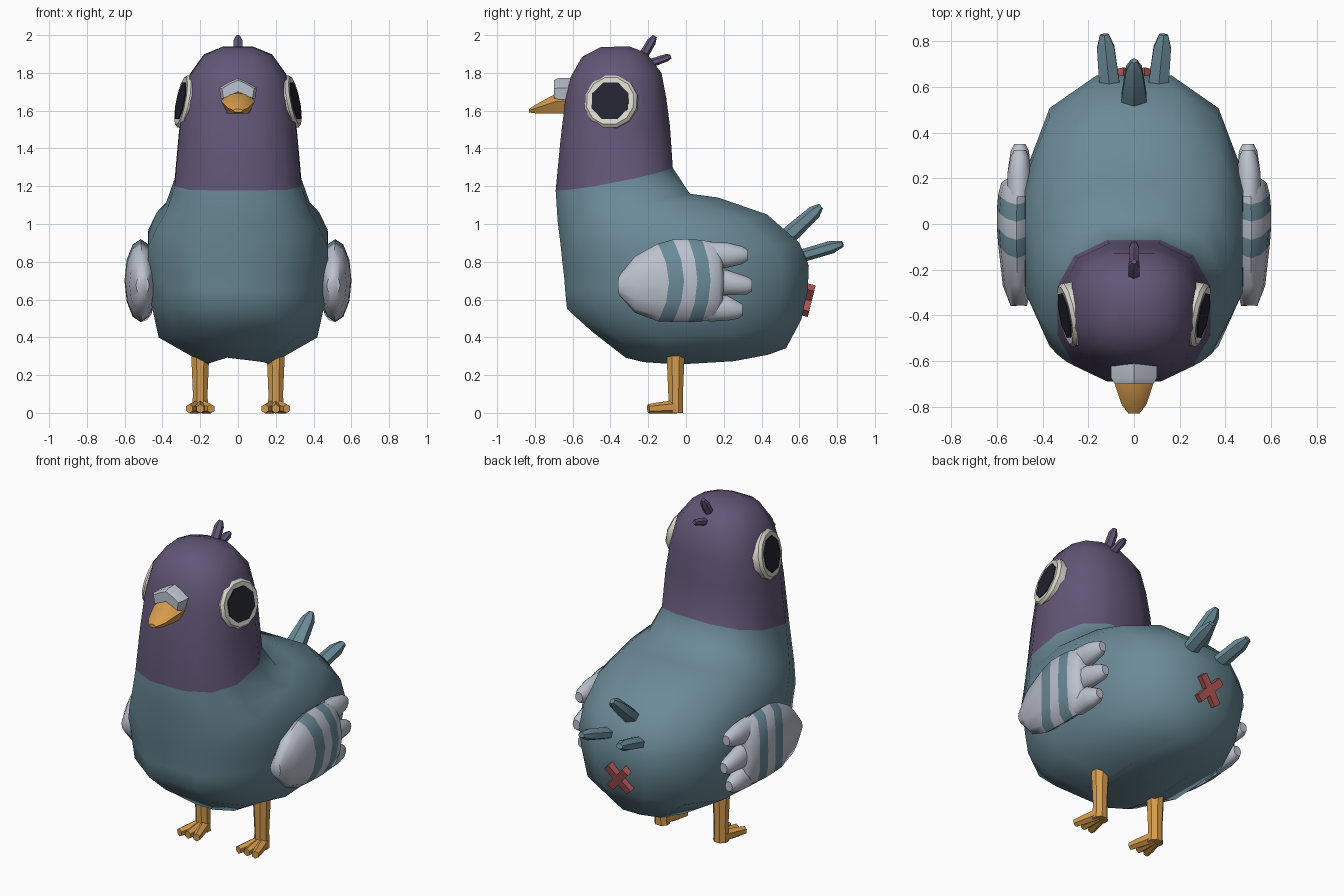
import bpy, bmesh, math
from mathutils import Vector

if "Cube" in bpy.data.objects:
    bpy.data.objects.remove(bpy.data.objects["Cube"])


def material(name, r, g, b):
    m = bpy.data.materials.new(name)
    lin = [(c / 255 / 12.92) if c < 10 else ((c / 255 + 0.055) / 1.055) ** 2.4 for c in (r, g, b)]
    m.diffuse_color = (*lin, 1)
    m.use_nodes = True
    m.node_tree.nodes["Principled BSDF"].inputs["Base Color"].default_value = m.diffuse_color
    return m


BLUE = material("slate blue", 106, 138, 151)
PURPLE = material("dusky purple", 98, 86, 118)
PALE = material("pale grey", 188, 193, 205)
CREAM = material("cream", 216, 214, 203)
DARK = material("dark pupil", 35, 35, 49)
ORANGE = material("orange", 214, 156, 78)
RED = material("red", 176, 86, 86)


def loft(name, rings, mats, bands=None, angle=40):
    """Skin a list of rings; bands gives a material index for each gap."""
    bm = bmesh.new()
    vs = [[bm.verts.new(p) for p in ring] for ring in rings]
    n = len(rings[0])
    for k in range(len(rings) - 1):
        for i in range(n):
            j = (i + 1) % n
            f = bm.faces.new((vs[k][i], vs[k][j], vs[k + 1][j], vs[k + 1][i]))
            f.material_index = bands[k] if bands else 0
    bm.faces.new(vs[0][::-1]).material_index = bands[0] if bands else 0
    bm.faces.new(vs[-1]).material_index = bands[-1] if bands else 0
    bmesh.ops.recalc_face_normals(bm, faces=bm.faces)
    me = bpy.data.meshes.new(name)
    bm.to_mesh(me)
    bm.free()
    for m in mats:
        me.materials.append(m)
    ob = bpy.data.objects.new(name, me)
    bpy.context.collection.objects.link(ob)
    bpy.ops.object.select_all(action='DESELECT')
    ob.select_set(True)
    bpy.context.view_layer.objects.active = ob
    bpy.ops.object.shade_smooth_by_angle(angle=math.radians(angle))
    return ob


def disc(centre, u, v, ru, rv, n, turn=0.5):
    """Ring of n points spanned by the directions u and v."""
    a = [2 * math.pi * (i + turn) / n for i in range(n)]
    return [centre + u * ru * math.cos(t) + v * rv * math.sin(t) for t in a]


def tube(name, start, end, profile, mat, n=6, side=(1, 0, 0)):
    """Tapered tube; profile rows are (fraction, half width, half thickness)."""
    start, end = Vector(start), Vector(end)
    d = (end - start).normalized()
    v = d.cross(Vector(side)).normalized()
    u = v.cross(d).normalized()
    return loft(name, [disc(start.lerp(end, t), u, v, w, h, n) for t, w, h in profile], [mat])


# Body and head: tilted rounded rings (front y, front z, back y, back z, half width, sag)
def body_ring(fy, fz, by, bz, w, sag=0.0):
    pts = []
    for i in range(12):
        a = math.radians(15 + 30 * i)
        c, s = [math.copysign(abs(q) ** 0.8, q) / 0.9726 for q in (math.cos(a), math.sin(a))]
        pts.append(Vector((w * s, (fy + by) / 2 + c * (by - fy) / 2,
                           (fz + bz) / 2 + c * (bz - fz) / 2 + sag * s * s)))
    return pts


lower = [(-.32, .30, .53, .35, .17, -.06), (-.50, .44, .61, .50, .42, -.06),
         (-.63, .55, .645, .65, .46), (-.64, .65, .65, .78, .475), (-.645, .72, .60, .90, .478),
         (-.655, .80, .43, 1.05, .475), (-.665, .90, .17, 1.14, .43), (-.68, 1.02, .02, 1.16, .38)]
upper = [(-.69, 1.18, -.07, 1.30, .335, -.02), (-.665, 1.44, -.085, 1.52, .312),
         (-.64, 1.65, -.105, 1.67, .288), (-.61, 1.78, -.13, 1.80, .255),
         (-.55, 1.885, -.21, 1.905, .18), (-.45, 1.937, -.30, 1.94, .08)]
rings = [body_ring(*r) for r in lower + upper]
loft("body_and_head", rings, [BLUE, PURPLE], [0] * len(lower) + [1] * (len(upper) - 1), 65)

# Beak and the pale cap above it
beak = [(-.60, .09, 1.585, 1.70), (-.69, .088, 1.585, 1.69), (-.79, .055, 1.585, 1.635), (-.83, .025, 1.59, 1.61)]
loft("beak", [[Vector((x * w, y, lo + (hi - lo) * h)) for x, h in
               ((-.65, 0), (.65, 0), (1, .6), (.5, 1), (-.5, 1), (-1, .6))]
              for y, w, lo, hi in beak], [ORANGE])
cap = ((-.10, 1.72), (-.05, 1.75), (0, 1.772), (.05, 1.75), (.10, 1.72), (.09, 1.66), (0, 1.70), (-.09, 1.66))
loft("beak_cap", [[Vector((x * s, y, 1.70 + (z - 1.70) * s)) for x, z in cap]
                  for y, s in ((-.58, 1), (-.675, 1), (-.70, .85))], [PALE])


# Wing feathers and striped wing: oval cross-sections along y
def wing_ring(s, y, bulge, zc, hh, xc, rx):
    pts = []
    for i in range(12):
        a = 2 * math.pi * i / 12
        v = math.sin(a)
        pts.append(Vector((s * (xc + rx * math.cos(a)), y + bulge * (1 - v * v), zc + hh * v)))
    return pts


WING = [(-.355, -.005, .675, .05, .505, .035), (-.27, 0, .68, .15, .51, .065),
        (-.15, .06, .69, .205, .513, .082), (-.07, .06, .70, .218, .515, .086),
        (.01, .05, .70, .22, .515, .086), (.085, .045, .70, .215, .513, .082),
        (.15, .03, .695, .205, .51, .072), (.18, .02, .695, .19, .505, .05)]
for s, side in ((1, "right"), (-1, "left")):
    loft(side + "_wing", [wing_ring(s, *r) for r in WING], [PALE, BLUE], [0, 0, 1, 0, 1, 0, 0], 50)
    for k, (z0, z1, tip) in enumerate(((.835, .835, .325), (.69, .675, .35), (.555, .545, .30))):
        loft(f"{side}_wing_feather_{k + 1}",
             [wing_ring(s, .12, 0, z0, .072, .505, .05), wing_ring(s, .22, 0, z0, .066, .503, .052),
              wing_ring(s, tip - .03, 0, z1, .048, .50, .04), wing_ring(s, tip, 0, z1, .03, .50, .025)],
             [PALE], angle=50)

    # Eye: cream rim with a dark pupil plate
    n = Vector((s, -.2, .2)).normalized()
    u = n.cross(Vector((0, 0, 1))).normalized()
    v = u.cross(n)
    c = Vector((s * .295, -.40, 1.65))
    loft(side + "_eye", [disc(c + n * d, u, v, r, r, 12)
                         for d, r in ((-.07, .142), (-.008, .145), (.008, .13), (.006, .10))], [CREAM])
    loft(side + "_pupil", [disc(c + n * d, u, v, .106, .106, 8) for d in (.004, .0115)], [DARK])

    # Leg and three-toed foot
    x = s * .2
    tube(side + "_leg", (x, -.055, .40), (x, -.055, .0),
         [(0, .054, .054), (.2, .052, .052), (.75, .042, .042), (1, .046, .042)], ORANGE, 8)
    for k, dx in enumerate((-.058, 0, .058)):
        tube(f"{side}_toe_{k + 1}", (x + dx * .2, -.05, .032), (x + dx, -.20, .022),
             [(0, .032, .036), (.65, .027, .03), (1, .022, .024)], ORANGE)

    # Outer tail feather
    tube(side + "_tail_feather", (s * .10, .54, .81), (s * .13, .83, .895),
         [(0, .055, .034), (.8, .044, .034), (1, .022, .016)], BLUE)

# Middle tail feather and head tuft
tube("middle_tail_feather", (0, .49, .89), (0, .715, 1.095),
     [(0, .066, .045), (.35, .062, .045), (.85, .04, .036), (1, .015, .016)], BLUE)
tube("tuft_upper", (0, -.25, 1.85), (0, -.165, 1.995), [(0, .03, .026), (.8, .028, .024), (1, .012, .012)], PURPLE)
tube("tuft_lower", (0, -.22, 1.84), (0, -.08, 1.888), [(0, .026, .024), (.85, .024, .02), (1, .012, .01)], PURPLE)

# Red cross under the tail: two crossed bars
n = Vector((0, 1, -.25)).normalized()
up = Vector((0, .25, 1)).normalized()
mid = Vector((0, .642, .597))
for k, s in enumerate((1, -1)):
    d = (up + Vector((s * .9, 0, 0))).normalized()
    w = n.cross(d)
    loft(f"cross_bar_{k + 1}", [[mid + d * e * .095 + w * a * .023 + n * b * .024
                                 for a, b in ((-1, -1), (1, -1), (1, 1), (-1, 1))] for e in (-1, 1)], [RED])
